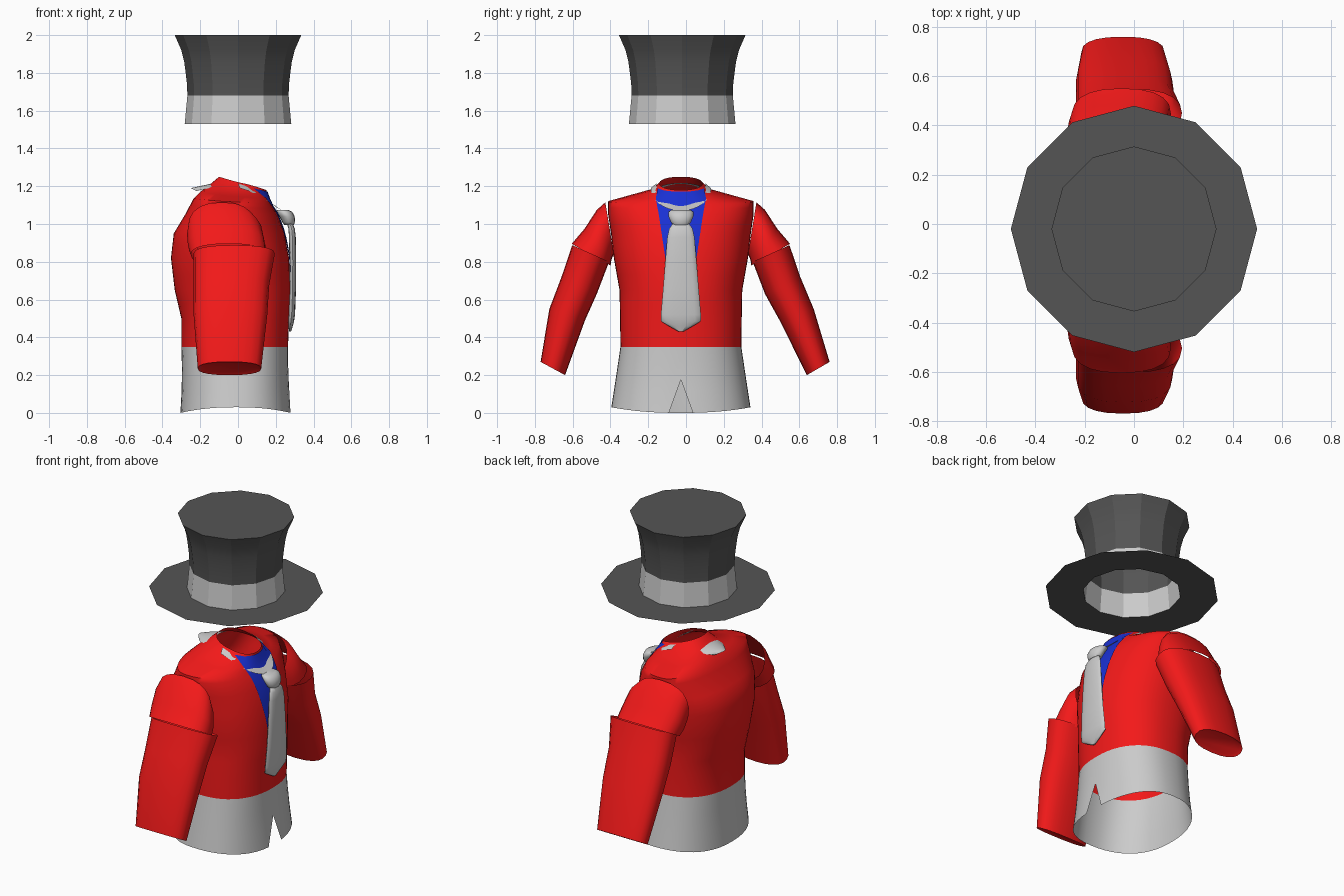
import bpy, bmesh
from math import sin, cos, pi, radians, copysign, asin

if "Cube" in bpy.data.objects:
    bpy.data.objects.remove(bpy.data.objects["Cube"])

CY = -0.027  # y centre line of the outfit


def material(name, rgb):
    m = bpy.data.materials.new(name)
    m.diffuse_color = (*rgb, 1)
    m.use_nodes = True
    m.node_tree.nodes["Principled BSDF"].inputs["Base Color"].default_value = m.diffuse_color
    return m


RED = material("red_cloth", (0.9, 0.01, 0.01))
BLUE = material("blue_cloth", (0.01, 0.03, 0.65))
DARK = material("dark_felt", (0.09, 0.09, 0.09))


def spow(v, n):
    return copysign(abs(v) ** (2 / n), v)


def loft(name, rows, closed=True, cap_start=False, cap_end=False, mat=None, angle=40):
    """Skin a list of equal-length point rows."""
    bm = bmesh.new()
    vs = [[bm.verts.new(p) for p in row] for row in rows]
    n = len(rows[0])
    for a, b in zip(vs, vs[1:]):
        for i in range(n if closed else n - 1):
            j = (i + 1) % n
            bm.faces.new((a[i], a[j], b[j], b[i]))
    if cap_start:
        bm.faces.new(vs[0])
    if cap_end:
        bm.faces.new(vs[-1])
    bmesh.ops.recalc_face_normals(bm, faces=bm.faces)
    me = bpy.data.meshes.new(name)
    bm.to_mesh(me)
    bm.free()
    ob = bpy.data.objects.new(name, me)
    bpy.context.collection.objects.link(ob)
    if mat:
        me.materials.append(mat)
    bpy.ops.object.select_all(action='DESELECT')
    ob.select_set(True)
    bpy.context.view_layer.objects.active = ob
    bpy.ops.object.shade_smooth_by_angle(angle=radians(angle))
    return ob


# Hat: twelve-sided flared crown, light band, flat brim
def hat_ring(r, z):
    return [(r * cos(i * pi / 6), -0.02 + r * sin(i * pi / 6), z) for i in range(12)]


loft("hat_crown", [hat_ring(r, z) for r, z in
     ((.268, 1.68), (.27, 1.74), (.277, 1.8), (.285, 1.86), (.3, 1.92), (.335, 2.0))],
     cap_end=True, mat=DARK, angle=20)
loft("hat_band", [hat_ring(.282, 1.53), hat_ring(.268, 1.68)], angle=20)
loft("hat_brim", [hat_ring(.282, 1.53), hat_ring(.5, 1.53)], mat=DARK, angle=20)

# Torso profile: z, back x, front x, half width, centre x, forward tilt
BODY = [
    (0.0, -.305, .28, .373, -.01, 0),
    (.18, -.295, .265, .345, -.01, 0),
    (.35, -.30, .265, .32, -.015, 0),
    (.5, -.30, .27, .322, -.02, 0),
    (.65, -.335, .278, .325, -.04, 0),
    (.82, -.355, .27, .355, -.06, 0),
    (.95, -.34, .245, .37, -.08, 0),
    (1.05, -.28, .21, .385, -.08, 0),
    (1.12, -.235, .175, .385, -.085, .015),
    (1.15, -.2, .165, .27, -.06, .02),
    (1.18, -.16, .15, .155, 0, .02),
    (1.215, -.10, .15, .115, .03, .035),
]


def section(z):
    for a, b in zip(BODY, BODY[1:]):
        if z <= b[0]:
            f = (z - a[0]) / (b[0] - a[0])
            return [p + (q - p) * f for p, q in zip(a, b)]
    return BODY[-1]


def body(t, z, out=0.0):
    _, xb, xf, w, cx, tilt = section(z)
    c, s = spow(cos(t), 2.3), spow(sin(t), 2.3)
    x = cx + ((xf - cx) if c > 0 else (cx - xb)) * c
    return (x + out, CY + w * s, z - tilt * cos(t))


N = 48
ANG = [2 * pi * i / N for i in range(N)]
loft("jacket", [[body(t, z) for t in ANG] for z in
     (.35, .5, .58, .65, .73, .82, .89, .95, 1.0, 1.05, 1.09, 1.12, 1.15, 1.18, 1.215)],
     mat=RED, angle=60)


# Shirt tail with wavy hem and a front notch
def hem(t):
    return .175 if t == 0 else .015 - .015 * cos(2 * t)


loft("shirt_tail", [[body(t, hem(t) + (.35 - hem(t)) * f) for t in ANG]
                    for f in (0, .33, .67, 1)])

# Blue shirt front lying in the jacket opening
rows = []
for k in range(13):
    z = .65 + .55 * k / 12
    w = section(z)[3]
    half = min(.09 + (z - .87) * .15, w * .93)
    row = []
    for i in range(9):
        y = half * (i / 4 - 1)
        row.append(body(copysign(asin((abs(y) / w) ** 1.15), y), z, .007))
    rows.append(row)
loft("shirt_front", rows, closed=False, mat=BLUE)

# Collar: front band and a rounded flap at the back
front, inner = [], []
for i in range(17):
    a = radians(-95 + 190 * i / 16)
    c = max(cos(a), 0)
    x = .01 + .225 * c ** .75
    z = 1.19 - .12 * c
    front.append((x, CY + .16 * sin(a), z))
    inner.append((x - .03 * c - .01, CY + .13 * sin(a), z + .025))
loft("collar_front", [front, inner], closed=False)
flap = []
for f in (0, .35, .7, .9, 1):
    half = .10 * (1 - .55 * f ** 4)
    flap.append([(-.12 - .13 * f + .03 * (i / 4 - 1) ** 2, CY + half * (i / 4 - 1),
                  1.218 - .028 * f - .015 * (i / 4 - 1) ** 2) for i in range(9)])
loft("collar_back_flap", flap, closed=False)


# Necktie: z, half width, x, half thickness
def tie_rows(table, m=16):
    return [[(x + d * cos(2 * pi * i / m), CY + w * sin(2 * pi * i / m), z)
             for i in range(m)] for z, w, x, d in table]


loft("tie_blade", tie_rows([
    (1.0, .045, .275, .015), (.975, .062, .284, .017), (.93, .072, .288, .018),
    (.8, .083, .29, .018), (.65, .095, .289, .018), (.52, .106, .284, .018),
    (.485, .105, .28, .017), (.46, .065, .278, .012), (.43, .012, .276, .005)]),
    cap_start=True, cap_end=True, angle=60)
loft("tie_knot", tie_rows([
    (1.075, .05, .235, .03), (1.065, .066, .245, .042), (1.04, .066, .26, .04),
    (1.01, .053, .268, .034), (.995, .042, .27, .025)]),
    cap_start=True, cap_end=True, angle=60)

# Sleeves: inner (y, z), outer (y, z), centre x, half depth
UPPER = [((.355, .84), (.40, 1.115), -.085, .18),
         ((.365, .82), (.445, 1.075), -.07, .2),
         ((.37, .80), (.51, .975), -.06, .205),
         ((.372, .78), (.578, .895), -.05, .2)]
LOWER = [((.38, .80), (.575, .888), -.02, .215),
         ((.445, .63), (.632, .72), -.035, .2),
         ((.515, .49), (.70, .55), -.04, .195),
         ((.64, .2), (.765, .27), -.045, .168),
         ((.652, .215), (.752, .272), -.045, .15)]


def sleeve_rows(table, side, m=20):
    out = []
    for (yi, zi), (yo, zo), xc, hx in table:
        row = []
        for i in range(m):
            t = 2 * pi * i / m
            f = .5 + .5 * spow(cos(t), 2.4)
            z = zi + (zo - zi) * f
            shift = CY * max(0, min(1, (z - .2) / .4))
            row.append((xc + hx * spow(sin(t), 2.4), side * (yi + (yo - yi) * f) + shift, z))
        out.append(row)
    return out


for label, side in (("left", 1), ("right", -1)):
    loft(f"{label}_upper_sleeve", sleeve_rows(UPPER, side), mat=RED)
    loft(f"{label}_lower_sleeve", sleeve_rows(LOWER, side), cap_end=True, mat=RED)
